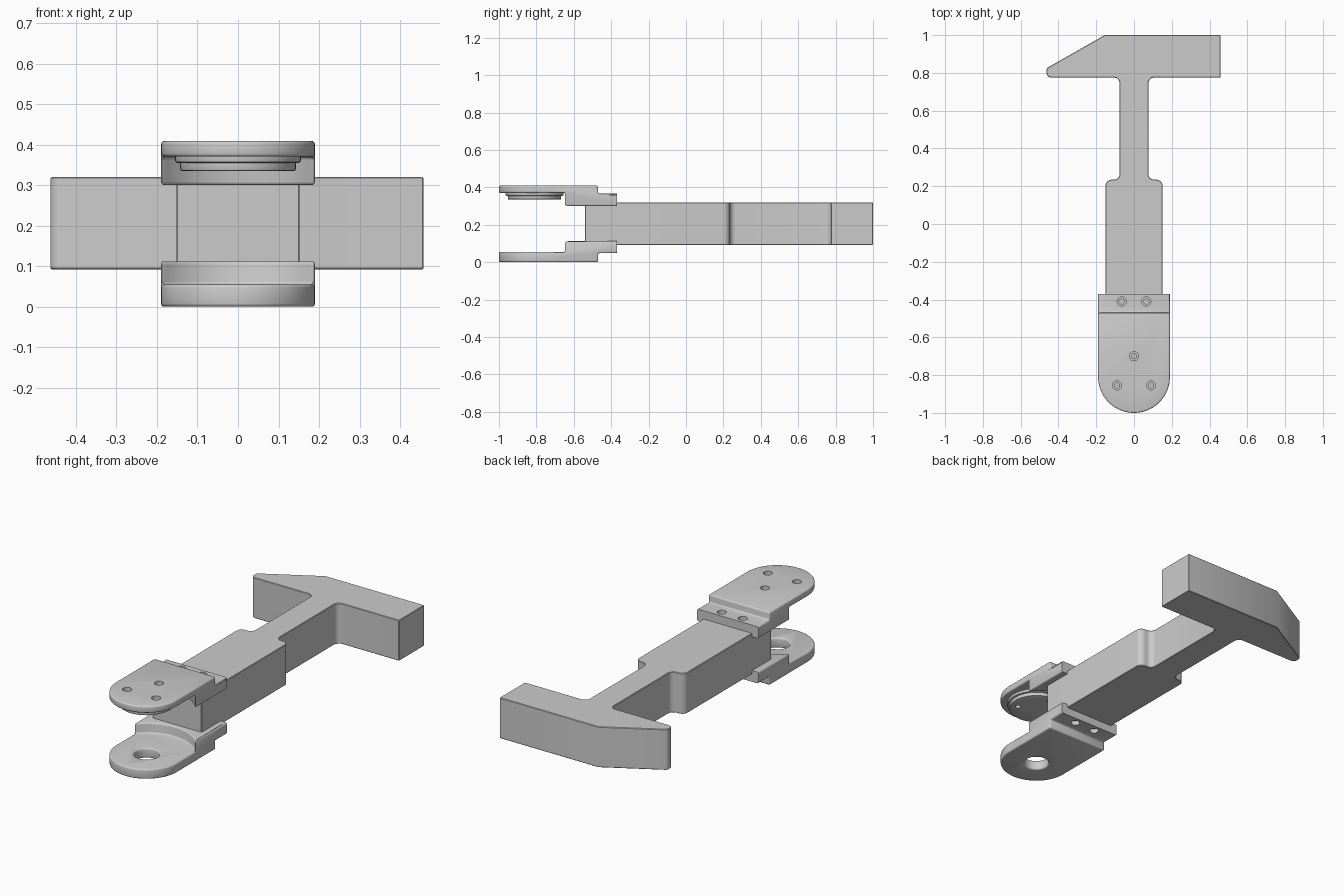
import bpy
import bmesh
from math import pi, cos, sin
from mathutils import Vector, Matrix

cube = bpy.data.objects.get("Cube")
if cube:
    bpy.data.objects.remove(cube, do_unlink=True)

grey = bpy.data.materials.new("plain_grey")
grey.use_nodes = True
colour = (0.6, 0.6, 0.6, 1)
grey.diffuse_color = colour
grey.node_tree.nodes["Principled BSDF"].inputs["Base Color"].default_value = colour


def finish(bm, name):
    bmesh.ops.recalc_face_normals(bm, faces=bm.faces)
    mesh = bpy.data.meshes.new(name)
    bm.to_mesh(mesh)
    bm.free()
    mesh.materials.append(grey)
    ob = bpy.data.objects.new(name, mesh)
    bpy.context.collection.objects.link(ob)
    return ob


def extrude(name, points, vector):
    """Solid prism from a closed outline of 3D points."""
    bm = bmesh.new()
    face = bm.faces.new([bm.verts.new(p) for p in points])
    new = bmesh.ops.extrude_face_region(bm, geom=[face])["geom"]
    bmesh.ops.translate(bm, vec=vector, verts=[v for v in new if isinstance(v, bmesh.types.BMVert)])
    return finish(bm, name)


def cylinder(name, x, y, z0, z1, r, sides=32):
    bm = bmesh.new()
    bmesh.ops.create_cone(bm, cap_ends=True, segments=sides, radius1=r, radius2=r, depth=z1 - z0,
                          matrix=Matrix.Translation((x, y, (z0 + z1) / 2)))
    return finish(bm, name)


def select(ob):
    bpy.ops.object.select_all(action='DESELECT')
    bpy.context.view_layer.objects.active = ob
    ob.select_set(True)


def apply(ob, kind, **settings):
    mod = ob.modifiers.new(kind, kind)
    for key, value in settings.items():
        setattr(mod, key, value)
    select(ob)
    bpy.ops.object.modifier_apply(modifier=mod.name)


def boolean(ob, other, operation):
    apply(ob, 'BOOLEAN', object=other, operation=operation, solver='EXACT')
    bpy.data.objects.remove(other, do_unlink=True)


def soften(ob, width, segments=3):
    apply(ob, 'BEVEL', width=width, segments=segments, limit_method='ANGLE', angle_limit=0.7)


def smooth(ob):
    select(ob)
    bpy.ops.object.shade_smooth_by_angle(angle=0.6)


def rounded(corners, steps=6):
    """Outline with each (x, y, radius) corner replaced by an arc."""
    out = []
    for i, (x, y, r) in enumerate(corners):
        p = Vector((x, y))
        if not r:
            out.append(p)
            continue
        a = (Vector(corners[i - 1][:2]) - p).normalized()
        b = (Vector(corners[(i + 1) % len(corners)][:2]) - p).normalized()
        half = a.angle(b) / 2
        reach = r * cos(half) / sin(half)
        centre = p + (a + b).normalized() * (r / sin(half))
        start, end = p + a * reach - centre, p + b * reach - centre
        for k in range(steps + 1):
            out.append(centre + start.slerp(end, k / steps).normalized() * r)
    return out


# Body: grip, neck and hammer-shaped head as one extruded outline
SHAFT, NECK, HEAD, SHOULDER, CROSS = 0.152, 0.076, 0.458, 0.235, 0.775
corners = [
    (-SHAFT, -0.54, 0), (SHAFT, -0.54, 0), (SHAFT, SHOULDER, 0.035), (NECK, SHOULDER, 0.03),
    (NECK, CROSS, 0.03), (HEAD, CROSS, 0), (HEAD, 1, 0), (-0.155, 1, 0),
    (-HEAD - 0.005, 0.825, 0.02), (-HEAD - 0.005, CROSS, 0.026),
    (-NECK, CROSS, 0.03), (-NECK, SHOULDER, 0.03), (-SHAFT, SHOULDER, 0.035)]
body = extrude("body", [(p.x, p.y, 0.092) for p in rounded(corners)], (0, 0, 0.228))
soften(body, 0.003, 1)
smooth(body)

# Clamp brackets: stepped side profile trimmed to a round-nosed outline,
# with a round pocket that leaves a thin nose plate and a concave wall
RAD, NOSE, BACK, POCKET = 0.19, -0.81, -0.37, 0.248


def bracket(name, profile, pocket_low, pocket_high):
    ob = extrude(name, [(-0.3, y, z) for y, z in profile], (0.6, 0, 0))
    nose = [(RAD * cos(pi + pi * k / 28), NOSE + RAD * sin(pi + pi * k / 28), -0.2) for k in range(29)]
    outline = extrude("outline", nose + [(RAD, -0.3, -0.2), (-RAD, -0.3, -0.2)], (0, 0, 1))
    boolean(ob, outline, 'INTERSECT')
    boolean(ob, cylinder("pocket", 0, NOSE, pocket_low, pocket_high, POCKET, 64), 'DIFFERENCE')
    return ob


def trim_end(ob):
    box = extrude("trim", [(-0.5, BACK, -0.2), (0.5, BACK, -0.2), (0.5, 0, -0.2), (-0.5, 0, -0.2)], (0, 0, 1))
    boolean(ob, box, 'DIFFERENCE')


def screw_hole(ob, x, y, surface, side):
    """Counterbored hole entering from the outer surface; side is +1 from above."""
    for r, depth in ((0.024, 0.025), (0.014, 0.1)):
        z0, z1 = sorted((surface + side * 0.05, surface - side * depth))
        boolean(ob, cylinder("drill", x, y, z0, z1, r, 20), 'DIFFERENCE')


upper = bracket("upper_bracket", [(-1.1, 0.30), (-0.32, 0.30), (-0.32, 0.366), (-0.47, 0.366),
                                  (-0.47, 0.409), (-1.1, 0.409)], 0.1, 0.37)
soften(upper, 0.012)
trim_end(upper)

# Stepped round boss under the upper plate
for r, z0 in ((0.155, 0.355), (0.143, 0.335)):
    boss = cylinder("boss", 0, NOSE, z0, 0.39, r, 48)
    soften(boss, 0.005, 2)
    boolean(upper, boss, 'UNION')
for x, y in ((0, -0.70), (-0.09, -0.855), (0.09, -0.855)):
    screw_hole(upper, x, y, 0.409, 1)

lower = bracket("lower_bracket", [(-1.1, 0), (-0.47, 0), (-0.47, 0.048), (-0.32, 0.048),
                                  (-0.32, 0.112), (-1.1, 0.112)], 0.055, 0.3)
boolean(lower, cylinder("bore", 0, NOSE, -0.1, 0.2, 0.065, 40), 'DIFFERENCE')
soften(lower, 0.012)
trim_end(lower)

# Flange screw holes on both brackets
for x in (-0.065, 0.065):
    screw_hole(upper, x, -0.41, 0.366, 1)
    screw_hole(lower, x, -0.41, 0.048, -1)

smooth(upper)
smooth(lower)
